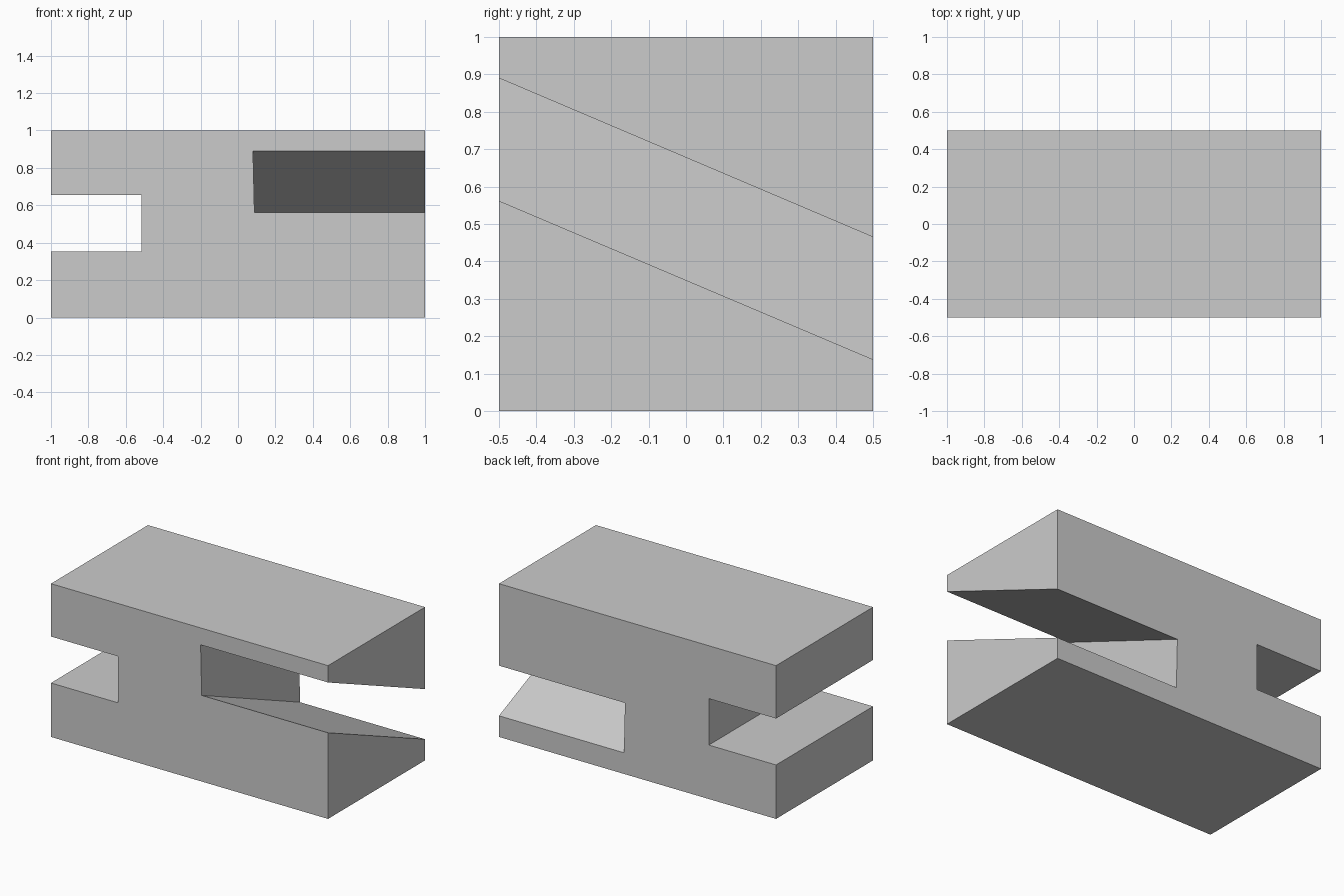
import bpy
import bmesh

default_cube = bpy.data.objects.get("Cube")
if default_cube:
    bpy.data.objects.remove(default_cube)

# Plain grey finish
grey = bpy.data.materials.new("plain_grey")
grey.use_nodes = True
colour = (0.6, 0.6, 0.6, 1)
grey.diffuse_color = colour
grey.node_tree.nodes["Principled BSDF"].inputs["Base Color"].default_value = colour


def outline(slot_low, slot_high):
    """Block outline in x and z, with a level right slot and a given left slot."""
    def inner(z):
        return 0.08 + 0.024 * (0.89 - z)  # slightly leaning end wall
    return [(-1, 0), (1, 0),
            (1, slot_low), (inner(slot_low), slot_low),
            (inner(slot_high), slot_high), (1, slot_high),
            (1, 1), (-1, 1),
            (-1, 0.655), (-0.515, 0.655), (-0.515, 0.352), (-1, 0.352)]


# Block: the left slot slopes down from front to back
bm = bmesh.new()
front = [bm.verts.new((x, -0.5, z)) for x, z in outline(0.562, 0.89)]
back = [bm.verts.new((x, 0.5, z)) for x, z in outline(0.138, 0.465)]
bm.faces.new(front)
bm.faces.new(back[::-1])
for i in range(len(front)):
    j = (i + 1) % len(front)
    bm.faces.new((front[i], back[i], back[j], front[j]))
bmesh.ops.recalc_face_normals(bm, faces=bm.faces)

mesh = bpy.data.meshes.new("slotted_block")
bm.to_mesh(mesh)
bm.free()
mesh.materials.append(grey)
block = bpy.data.objects.new("slotted_block", mesh)
bpy.context.collection.objects.link(block)
